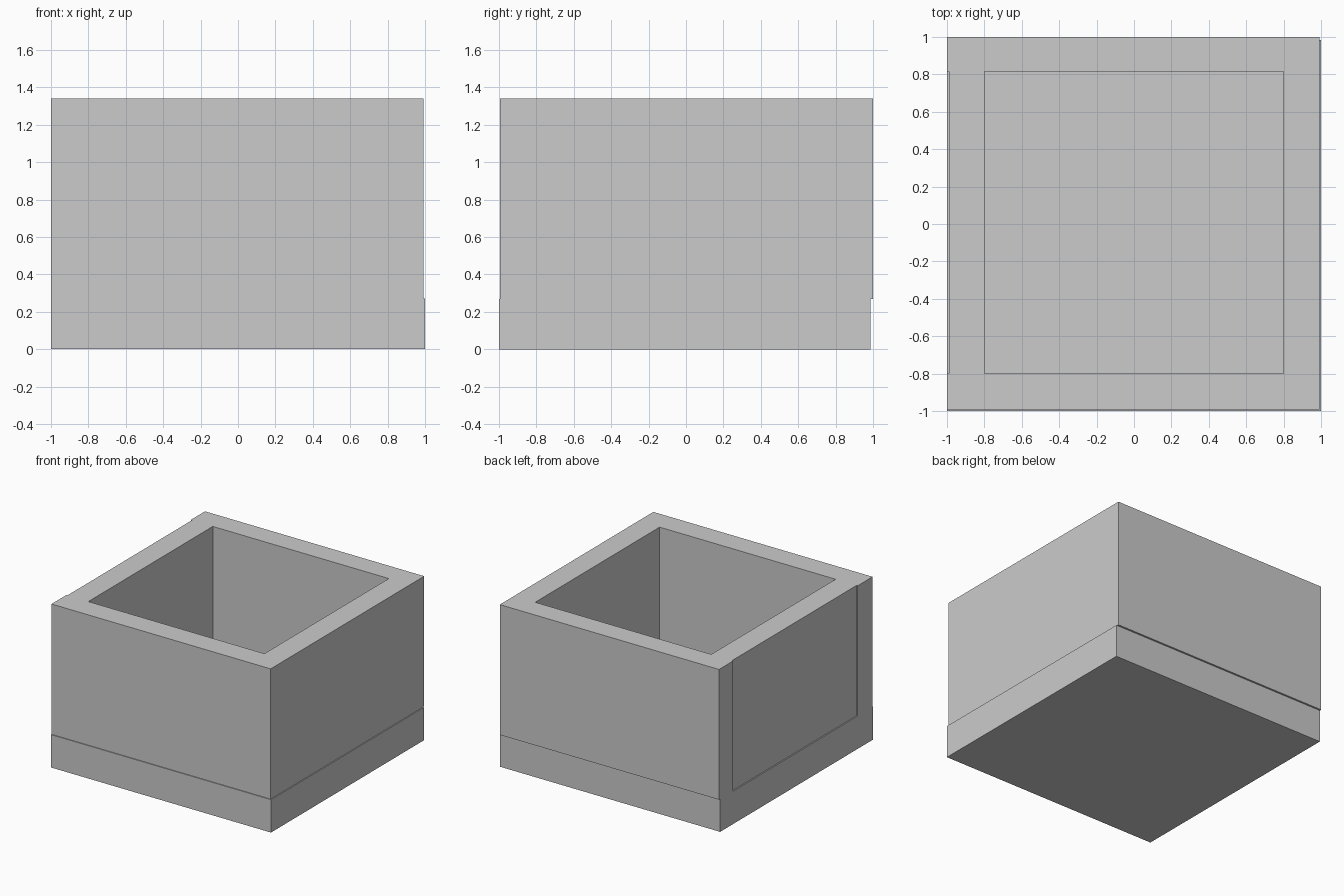
import bpy
import bmesh

if "Cube" in bpy.data.objects:
    bpy.data.objects.remove(bpy.data.objects["Cube"])


def box(name, x, y, z):
    """Axis-aligned box from (min, max) ranges."""
    bm = bmesh.new()
    bmesh.ops.create_cube(bm, size=1)
    for v in bm.verts:
        v.co = [r[0] if c < 0 else r[1] for c, r in zip(v.co, (x, y, z))]
    mesh = bpy.data.meshes.new(name)
    bm.to_mesh(mesh)
    bm.free()
    obj = bpy.data.objects.new(name, mesh)
    bpy.context.collection.objects.link(obj)
    return obj


BASE_TOP = 0.27
WALL = (BASE_TOP, 1.34)
INNER_Y = (-0.80, 0.815)

# Base slab
box("base_slab", (-1, 1), (-1, 0.985), (0, BASE_TOP))

# Front and back walls run the full width
box("front_wall", (-1, 0.992), (-0.993, INNER_Y[0]), WALL)
box("back_wall", (-1, 0.992), (INNER_Y[1], 1), WALL)

# Side walls fit between them, the left one slightly recessed
box("left_wall", (-0.99, -0.80), INNER_Y, WALL)
box("right_wall", (0.80, 0.992), INNER_Y, WALL)
